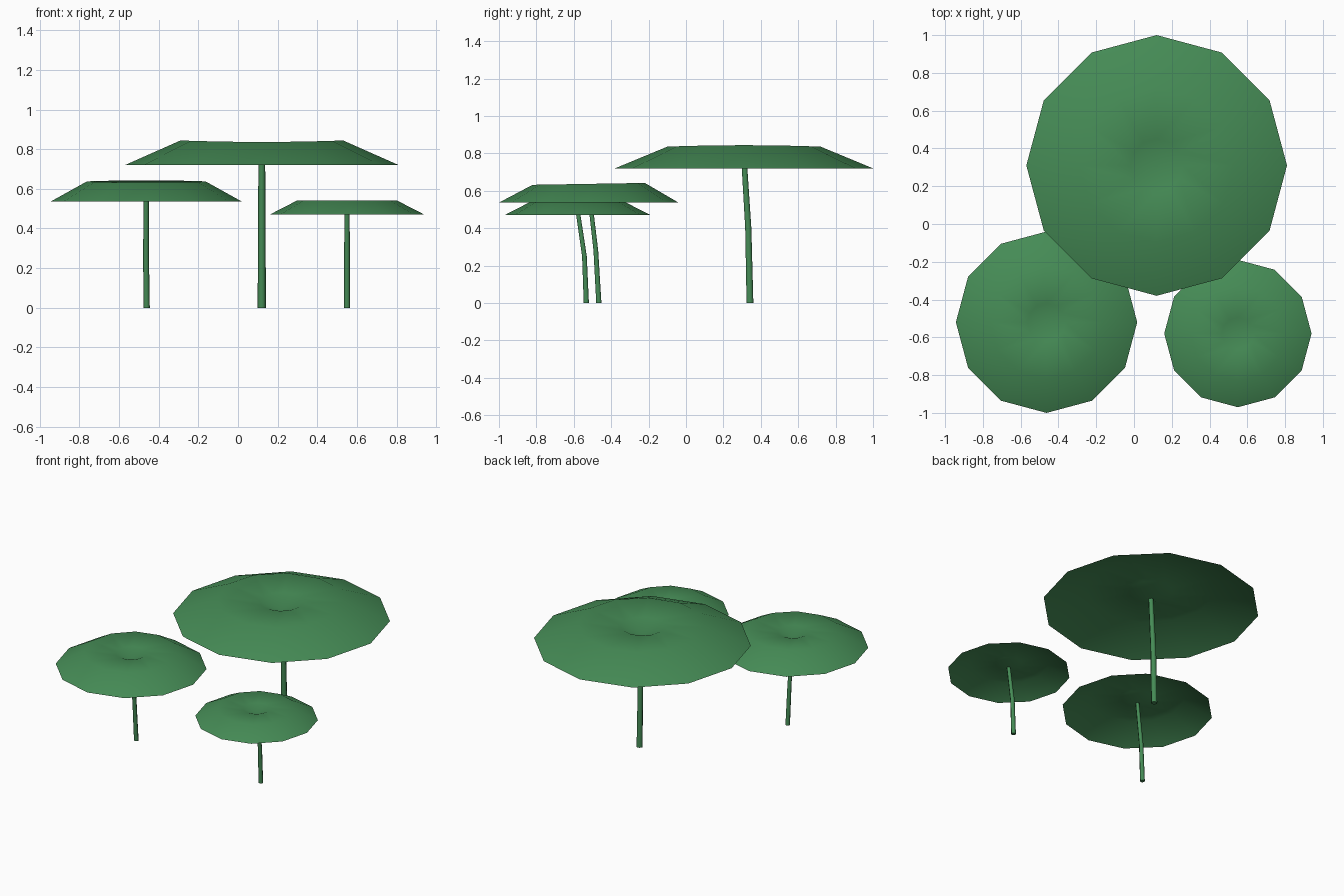
import bpy, bmesh, math
from mathutils import Vector

if "Cube" in bpy.data.objects:
    bpy.data.objects.remove(bpy.data.objects["Cube"])

green = bpy.data.materials.new("leaf green")
green.diffuse_color = (0.06, 0.26, 0.092, 1)
green.use_nodes = True
green.node_tree.nodes["Principled BSDF"].inputs["Base Color"].default_value = green.diffuse_color


def finish(name, bm):
    for f in bm.faces:
        f.smooth = True
    me = bpy.data.meshes.new(name)
    bm.to_mesh(me)
    bm.free()
    me.materials.append(green)
    ob = bpy.data.objects.new(name, me)
    bpy.context.collection.objects.link(ob)
    return ob


def make_ring(bm, centre, r, n, wave=None):
    vs = []
    for i in range(n):
        a = 2 * math.pi * i / n
        dz = wave(a) if wave else 0
        vs.append(bm.verts.new((centre[0] + r * math.cos(a),
                                centre[1] + r * math.sin(a), centre[2] + dz)))
    return vs


def bridge(bm, a, b):
    n = len(a)
    for i in range(n):
        j = (i + 1) % n
        bm.faces.new((a[i], a[j], b[j], b[i]))


# Open leaf sheet: drooping rim, shallow top and a small dip over the stem
def leaf(name, x, y, profile, centre_z, wave):
    bm = bmesh.new()
    rings = [make_ring(bm, (x, y, z), r, 12, wave if k == 1 else None)
             for k, (r, z) in enumerate(profile)]
    for a, b in zip(rings, rings[1:]):
        bridge(bm, a, b)
    c = bm.verts.new((x, y, centre_z))
    last = rings[-1]
    for i in range(12):
        bm.faces.new((last[i], last[(i + 1) % 12], c))
    finish(name, bm)


# Tapering stem that leans along a path
def stem(name, path, r0, r1):
    bm = bmesh.new()
    m = len(path) - 1
    rings = [make_ring(bm, p, r0 + (r1 - r0) * k / m, 6) for k, p in enumerate(path)]
    for a, b in zip(rings, rings[1:]):
        bridge(bm, a, b)
    bm.faces.new(rings[0][::-1])
    bm.faces.new(rings[-1])
    ob = finish(name, bm)
    for o in bpy.context.selected_objects:
        o.select_set(False)
    ob.select_set(True)
    bpy.context.view_layer.objects.active = ob
    bpy.ops.object.shade_smooth_by_angle(angle=math.radians(65))


# Large leaf at the back
leaf("large_leaf", 0.12, 0.31, [(0.69, 0.72), (0.41, 0.84), (0.14, 0.828)], 0.768,
     lambda a: 0.004 * math.cos(2 * a))
stem("large_stem", [(0.12, 0.342, 0), (0.12, 0.333, 0.40), (0.12, 0.31, 0.772)], 0.021, 0.017)

# Medium leaf at the front left
leaf("medium_leaf", -0.463, -0.52, [(0.48, 0.537), (0.30, 0.637), (0.10, 0.63)], 0.588,
     lambda a: 0.005 * math.sin(a))
stem("medium_stem", [(-0.461, -0.466, 0), (-0.464, -0.482, 0.28), (-0.463, -0.518, 0.592)],
     0.016, 0.013)

# Small leaf at the front right
leaf("small_leaf", 0.55, -0.58, [(0.39, 0.47), (0.252, 0.541), (0.085, 0.536)], 0.502, None)
stem("small_stem", [(0.55, -0.533, 0), (0.55, -0.543, 0.25), (0.55, -0.581, 0.506)],
     0.016, 0.013)
